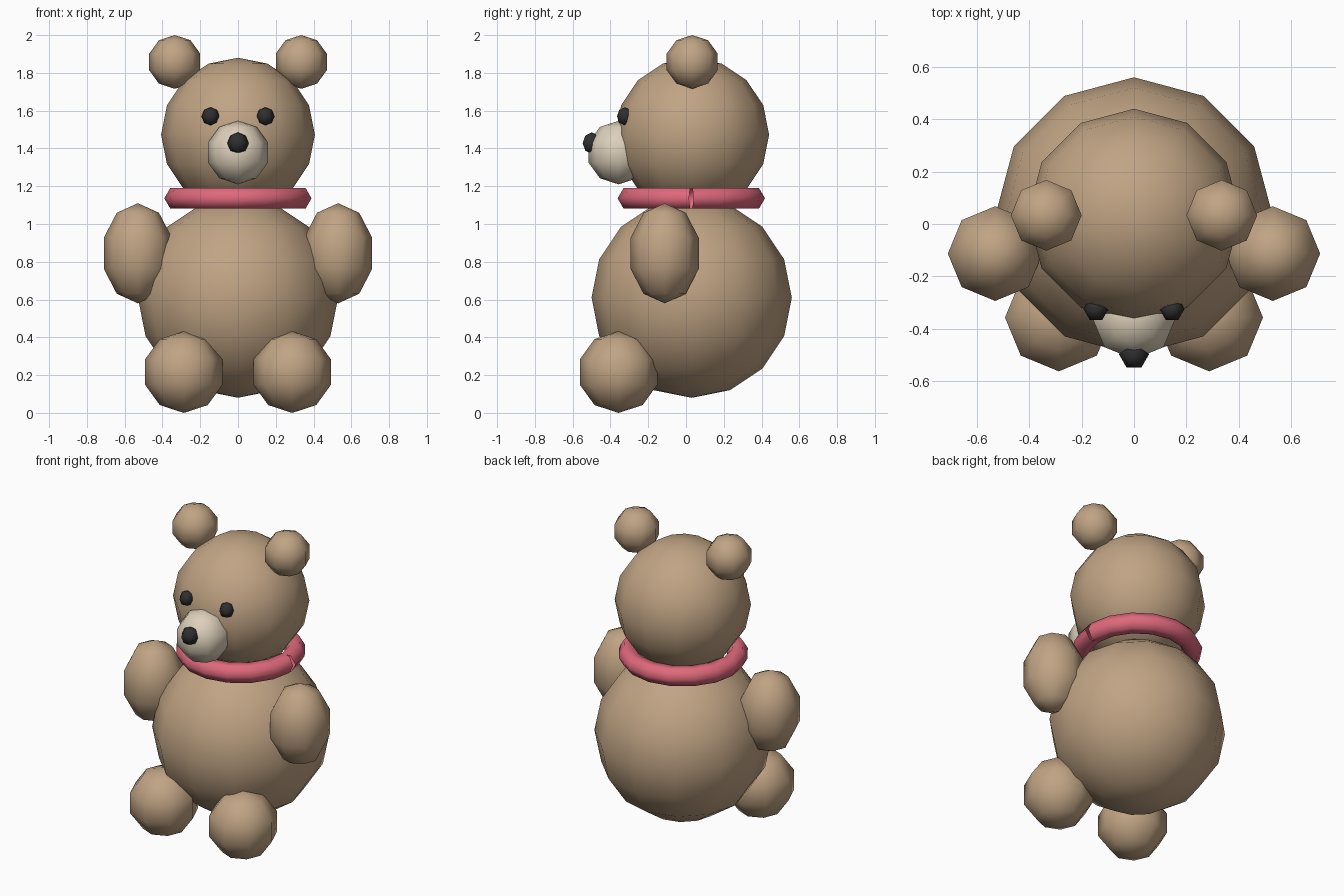
import bpy, bmesh, math
from mathutils import Vector, Matrix

cube = bpy.data.objects.get("Cube")
if cube:
    bpy.data.objects.remove(cube, do_unlink=True)


def material(name, rgb):
    m = bpy.data.materials.new(name)
    m.use_nodes = True
    m.diffuse_color = (*rgb, 1)
    m.node_tree.nodes["Principled BSDF"].inputs["Base Color"].default_value = (*rgb, 1)
    return m


fur = material("brown fur", (0.53, 0.37, 0.23))
cream = material("cream muzzle", (0.72, 0.63, 0.49))
black = material("black", (0.028, 0.028, 0.03))
pink = material("pink collar", (0.74, 0.14, 0.2))


def finish(name, bm, mat):
    bmesh.ops.recalc_face_normals(bm, faces=bm.faces)
    for f in bm.faces:
        f.smooth = True
    mesh = bpy.data.meshes.new(name)
    bm.to_mesh(mesh)
    bm.free()
    mesh.materials.append(mat)
    obj = bpy.data.objects.new(name, mesh)
    bpy.context.collection.objects.link(obj)
    return obj


def ball(name, centre, radius, mat, sides, rings, height=None):
    """Low-poly ball with poles up and down, and a corner on the x axis."""
    bm = bmesh.new()
    bmesh.ops.create_uvsphere(bm, u_segments=sides, v_segments=rings, radius=1)
    if not any(abs(v.co.y) < 1e-4 and v.co.x > 0.5 for v in bm.verts):
        bm.transform(Matrix.Rotation(math.pi / sides, 4, 'Z'))
    bm.transform(Matrix.Diagonal((radius, radius, height or radius, 1)))
    obj = finish(name, bm, mat)
    obj.location = centre
    return obj


def pair(name, centre, *args, **kw):
    x, y, z = centre
    for side, sign in (("left", 1), ("right", -1)):
        ball(f"{side}_{name}", (sign * x, y, z), *args, **kw)


# Body, head and face
ball("body", (0, 0.03, 0.61), 0.53, fur, 12, 8)
ball("head", (0, 0.033, 1.473), 0.407, fur, 12, 8)
ball("muzzle", (0, -0.357, 1.378), 0.168, cream, 8, 5)
ball("nose", (0, -0.498, 1.428), 0.057, black, 6, 4)
pair("eye", (0.145, -0.324, 1.57), 0.048, black, 6, 4)

# Ears and limbs
pair("ear", (0.335, 0.033, 1.858), 0.142, fur, 8, 5)
pair("arm", (0.53, -0.113, 0.845), 0.19, fur, 8, 5, height=0.265)
pair("leg", (0.287, -0.357, 0.216), 0.216, fur, 8, 5)


# Collar: a six-sided tube bent round the neck, with its ends meeting at the left
def collar(centre, major, minor, steps=16, sides=6):
    bm = bmesh.new()
    loops = []
    for i in range(steps + 1):
        a = math.tau * i / steps
        point = Vector((math.cos(a), math.sin(a), 0)) * major
        # End rings stand square to their own segment, leaving a small notch
        tilt = math.pi / steps * ((i == 0) - (i == steps))
        out = Vector((math.cos(a + tilt), math.sin(a + tilt), 0))
        loops.append([bm.verts.new(point + out * minor * math.cos(t) + Vector((0, 0, minor * math.sin(t))))
                      for t in (math.tau * k / sides for k in range(sides))])
    for p, q in zip(loops, loops[1:]):
        for k in range(sides):
            n = (k + 1) % sides
            bm.faces.new((p[k], p[n], q[n], q[k]))
    obj = finish("collar", bm, pink)
    obj.location = centre


collar((0, 0.028, 1.136), 0.328, 0.062)
